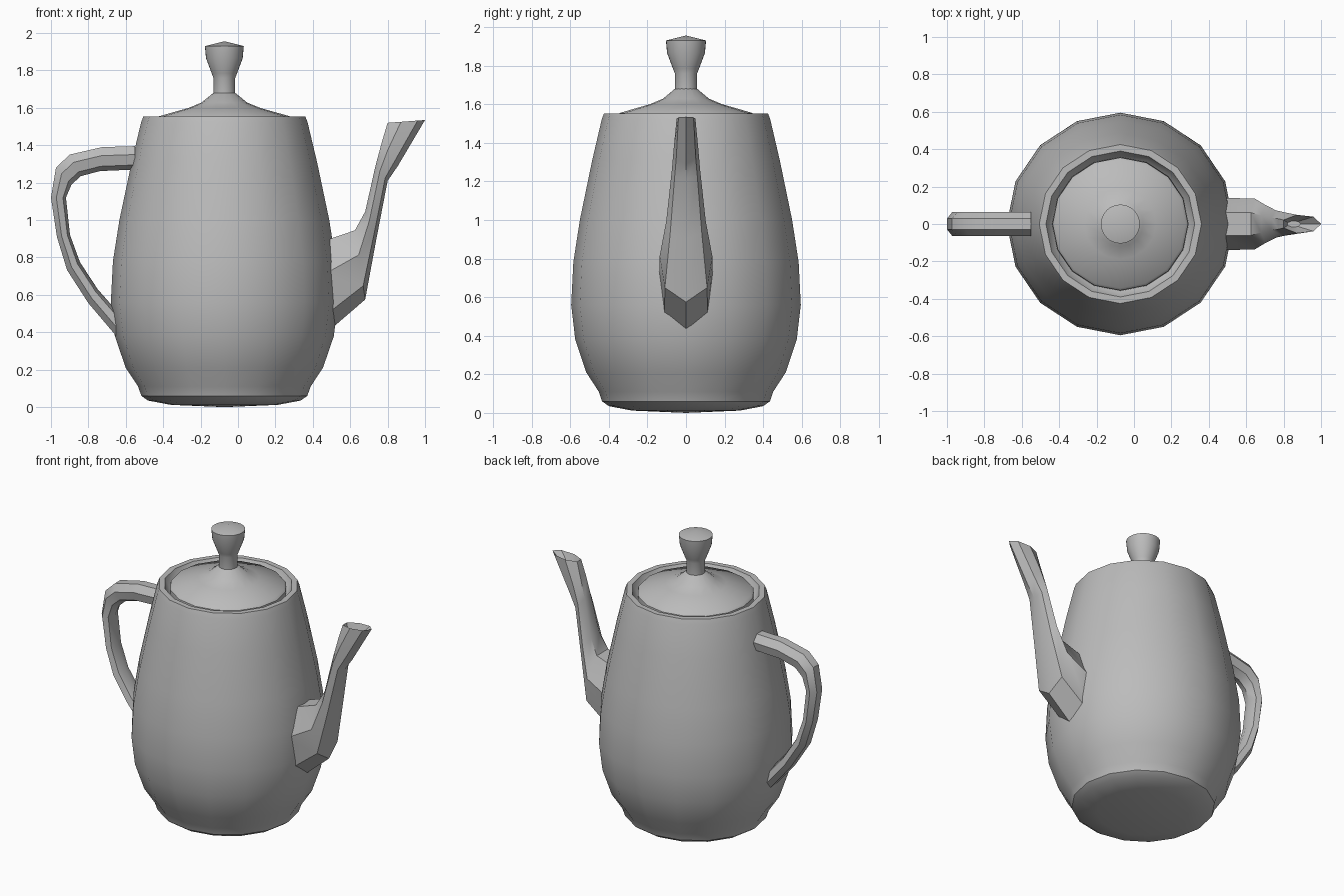
import bpy, bmesh, math
from mathutils import Vector

cube = bpy.data.objects.get("Cube")
if cube:
    bpy.data.objects.remove(cube, do_unlink=True)

metal = bpy.data.materials.new("grey_metal")
metal.use_nodes = True
grey = (0.5, 0.5, 0.5, 1)
metal.diffuse_color = grey
for node in metal.node_tree.nodes:
    if node.type == 'BSDF_PRINCIPLED':
        node.inputs["Base Color"].default_value = grey

AXIS_X = -0.073


def finish(name, bm):
    bmesh.ops.recalc_face_normals(bm, faces=bm.faces)
    mesh = bpy.data.meshes.new(name)
    bm.to_mesh(mesh)
    bm.free()
    mesh.materials.append(metal)
    obj = bpy.data.objects.new(name, mesh)
    bpy.context.collection.objects.link(obj)
    bpy.ops.object.select_all(action='DESELECT')
    obj.select_set(True)
    bpy.context.view_layer.objects.active = obj
    bpy.ops.object.shade_smooth_by_angle(angle=math.radians(35))
    return obj


def bridge(bm, a, b):
    n = len(a)
    for i in range(n):
        j = (i + 1) % n
        bm.faces.new((a[i], a[j], b[j], b[i]))


def lathe(name, profile, sides, stretch=1.02):
    """Revolve (radius, height) points; a zero radius closes to a point."""
    bm = bmesh.new()
    rings = []
    for r, z in profile:
        count = sides if r > 0 else 1
        rings.append([bm.verts.new((AXIS_X + stretch * r * math.cos(math.tau * i / sides),
                                    r * math.sin(math.tau * i / sides), z))
                      for i in range(count)])
    for a, b in zip(rings, rings[1:]):
        if len(a) == 1 or len(b) == 1:
            tip, ring = (a[0], b) if len(a) == 1 else (b[0], a)
            for i in range(sides):
                bm.faces.new((tip, ring[i], ring[(i + 1) % sides]))
        else:
            bridge(bm, a, b)
    return finish(name, bm)


def tube(name, sections, hollow=False):
    """Loft seven-sided rings, each from an edge point to a flat side in the xz plane."""
    bm = bmesh.new()
    rings = []
    for low, high, width in sections:
        low, high = Vector((low[0], 0, low[1])), Vector((high[0], 0, high[1]))
        ring = []
        for i in range(7):
            t = math.tau * i / 7
            p = low.lerp(high, (1 - math.cos(t)) / 1.9)
            p.y = width * math.sin(t)
            ring.append(bm.verts.new(p))
        rings.append(ring)
    for a, b in zip(rings, rings[1:]):
        bridge(bm, a, b)
    bm.faces.new(rings[0])
    mouth = bm.faces.new(rings[-1])
    if hollow:
        # thin lip, then a short recess into the mouth
        bmesh.ops.inset_region(bm, faces=[mouth], thickness=0.012)
        deep = bmesh.ops.extrude_face_region(bm, geom=[mouth])
        bmesh.ops.delete(bm, geom=[mouth], context='FACES_ONLY')
        verts = [g for g in deep["geom"] if isinstance(g, bmesh.types.BMVert)]
        bmesh.ops.translate(bm, verts=verts, vec=(-0.04, 0, -0.09))
        centre = sum((v.co for v in verts), Vector()) / len(verts)
        for v in verts:
            v.co = centre.lerp(v.co, 0.35)
    return finish(name, bm)


# Pot body with a rim and sloped inner lip
lathe("body", [(0, 0), (0.28, 0.012), (0.4, 0.035), (0.435, 0.06), (0.452, 0.11),
               (0.517, 0.21), (0.574, 0.38), (0.595, 0.56), (0.584, 0.78),
               (0.55, 1.0), (0.486, 1.31), (0.437, 1.52), (0.425, 1.553),
               (0.39, 1.553), (0.362, 1.49), (0.33, 1.47)], 16)

# Lid resting just inside the rim
lathe("lid", [(0.34, 1.46), (0.358, 1.5), (0.355, 1.54), (0.342, 1.555), (0.187, 1.6),
              (0.12, 1.628), (0.055, 1.682), (0, 1.69)], 16)

# Flared knob on a short neck
lathe("lid_knob", [(0, 1.66), (0.058, 1.66), (0.058, 1.76), (0.068, 1.785),
                   (0.098, 1.865), (0.104, 1.93), (0, 1.956)], 32, 1)

# Spout, from its wide base to the pouring lip
tube("spout", [((0.45, 0.377), (0.45, 0.885), 0.143),
               ((0.68, 0.575), (0.625, 0.945), 0.14),
               ((0.74, 0.9), (0.68, 1.045), 0.105),
               ((0.80, 1.21), (0.735, 1.29), 0.075),
               ((0.855, 1.29), (0.77, 1.42), 0.065),
               ((1.0, 1.535), (0.80, 1.52), 0.05)], hollow=True)

# Curved handle, inner edge to outer edge
handle = [((-0.55, 1.27), (-0.55, 1.395)), ((-0.738, 1.262), (-0.727, 1.39)),
          ((-0.84, 1.235), (-0.9, 1.35)), ((-0.89, 1.19), (-0.973, 1.28)),
          ((-0.92, 1.12), (-1.0, 1.12)), ((-0.898, 0.92), (-0.968, 0.91)),
          ((-0.845, 0.775), (-0.914, 0.733)), ((-0.75, 0.63), (-0.8, 0.556)),
          ((-0.6, 0.46), (-0.6, 0.32))]
tube("handle", [(inner, outer, 0.066) for inner, outer in handle])
